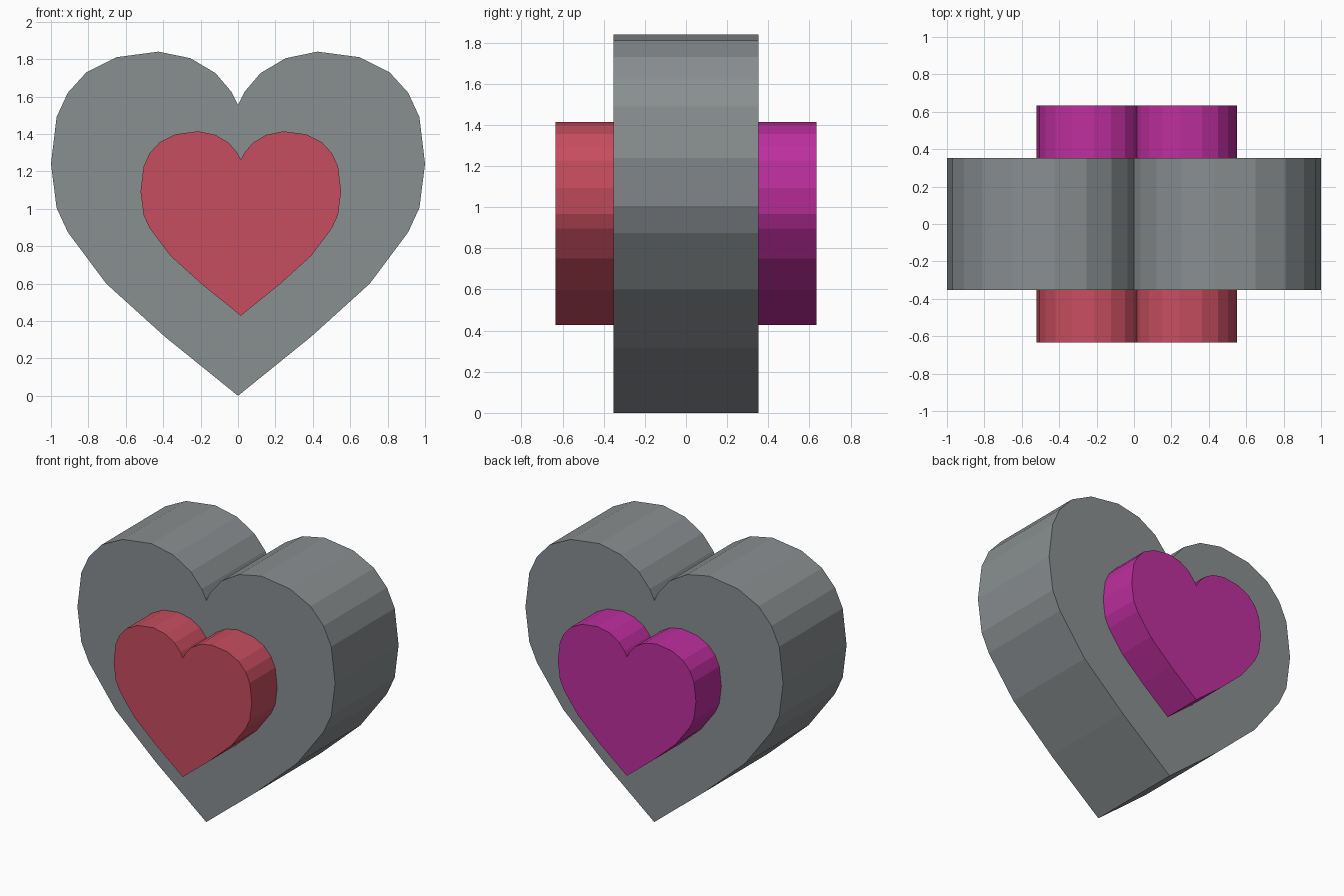
import bpy, bmesh

if "Cube" in bpy.data.objects:
    bpy.data.objects.remove(bpy.data.objects["Cube"])

# Right half of the heart outline (x, z), from bottom tip to top cleft
HALF = [(0, 0), (0.39, 0.315), (0.705, 0.60), (0.91, 0.875), (0.97, 1.005),
        (1.0, 1.24), (0.97, 1.49), (0.91, 1.62), (0.81, 1.73), (0.65, 1.81),
        (0.425, 1.84), (0.255, 1.805), (0.12, 1.725), (0.035, 1.625), (0, 1.555)]
OUTLINE = HALF + [(-x, z) for x, z in HALF[-2:0:-1]]


def heart(name, y0, y1, color, scale=1.0, dx=0.0, dz=0.0):
    """Extrude the heart outline from y0 to y1."""
    bm = bmesh.new()
    face = bm.faces.new([bm.verts.new((x * scale + dx, y0, z * scale + dz))
                         for x, z in OUTLINE])
    ext = bmesh.ops.extrude_face_region(bm, geom=[face])["geom"]
    bmesh.ops.translate(bm, vec=(0, y1 - y0, 0),
                        verts=[v for v in ext if isinstance(v, bmesh.types.BMVert)])
    bmesh.ops.recalc_face_normals(bm, faces=bm.faces)
    mesh = bpy.data.meshes.new(name)
    bm.to_mesh(mesh)
    bm.free()
    obj = bpy.data.objects.new(name, mesh)
    bpy.context.collection.objects.link(obj)
    mat = bpy.data.materials.new(name + "_color")
    mat.diffuse_color = (*color, 1)
    mat.use_nodes = True
    mat.node_tree.nodes["Principled BSDF"].inputs["Base Color"].default_value = mat.diffuse_color
    mesh.materials.append(mat)
    return obj


# Thick dark grey body
heart("heart_body", -0.352, 0.352, (0.25, 0.272, 0.28))

# Small raised hearts on both faces, slightly sunk into the body
SMALL = dict(scale=0.536, dx=0.015, dz=0.428)
heart("front_heart", -0.634, -0.33, (0.57, 0.075, 0.115), **SMALL)
heart("back_heart", 0.33, 0.634, (0.51, 0.028, 0.34), **SMALL)
